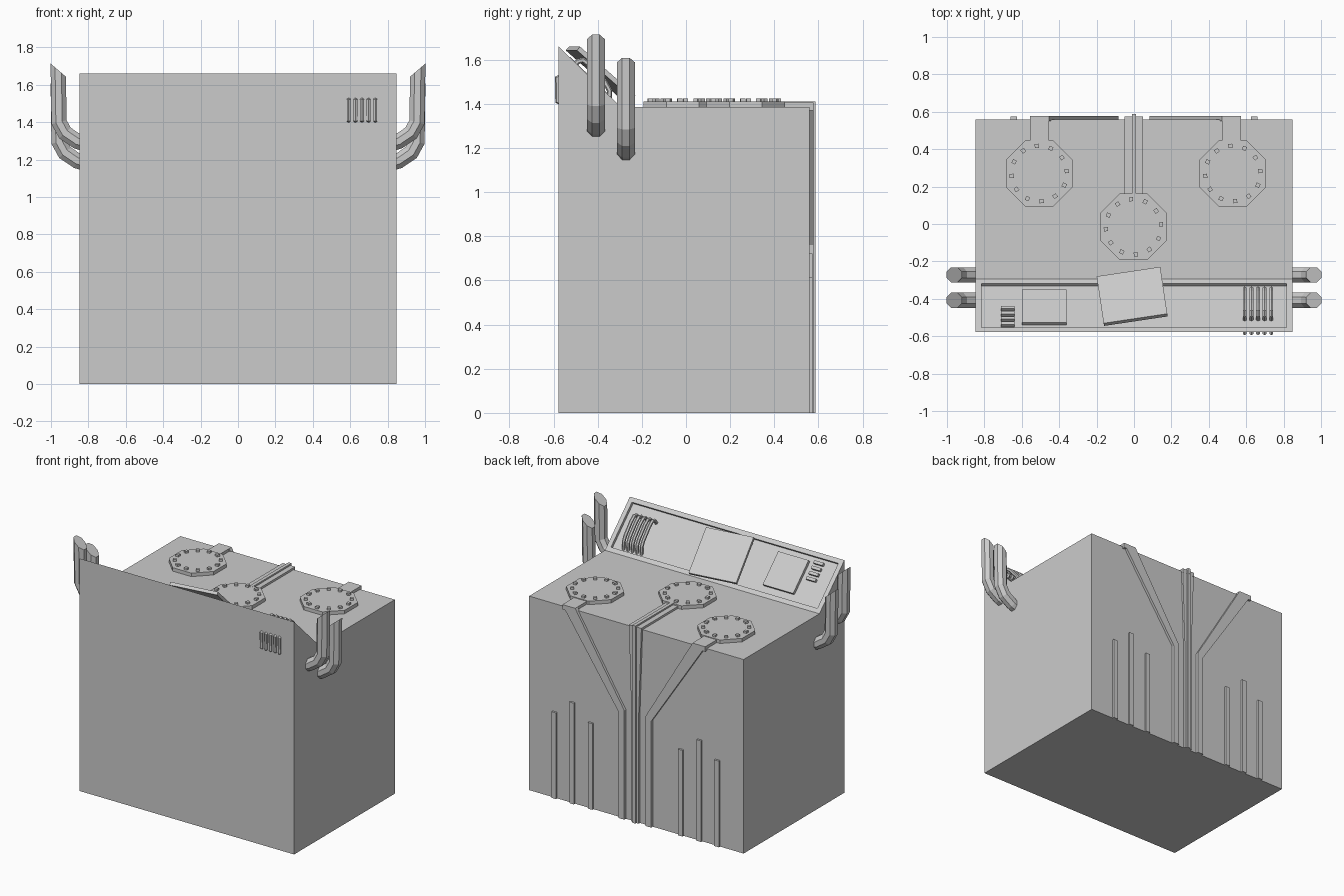
import bpy, bmesh, math
from mathutils import Vector, Matrix

if "Cube" in bpy.data.objects:
    bpy.data.objects.remove(bpy.data.objects["Cube"])

def finish(name, bm):
    bmesh.ops.recalc_face_normals(bm, faces=bm.faces)
    me = bpy.data.meshes.new(name)
    bm.to_mesh(me)
    bm.free()
    ob = bpy.data.objects.new(name, me)
    bpy.context.collection.objects.link(ob)
    return ob

def box(name, lo, hi, matrix=None):
    bm = bmesh.new()
    size = [b - a for a, b in zip(lo, hi)]
    mid = [(a + b) / 2 for a, b in zip(lo, hi)]
    bmesh.ops.create_cube(bm, size=1, matrix=(matrix or Matrix()) @ Matrix.Translation(mid) @ Matrix.Diagonal((*size, 1)))
    return finish(name, bm)

def prism(bm, pts, vec):
    """Extrude a closed outline along a vector."""
    face = bm.faces.new([bm.verts.new(p) for p in pts])
    out = bmesh.ops.extrude_face_region(bm, geom=[face])
    bmesh.ops.translate(bm, vec=vec, verts=[g for g in out["geom"] if isinstance(g, bmesh.types.BMVert)])

def back_strip(name, outline, depth):
    bm = bmesh.new()
    prism(bm, [(x, 0.55, z) for x, z in outline], (0, depth + 0.01, 0))
    return finish(name, bm)

def tube(name, pts, side, r, n, end=None):
    """Sweep a polygon along a planar path; 'side' is the plane normal, 'end' the cut direction."""
    pts = [Vector(p) for p in pts]
    side = Vector(side)
    bm = bmesh.new()
    dirs = [(b - a).normalized() for a, b in zip(pts, pts[1:])]
    rings = []
    for i, p in enumerate(pts):
        d = dirs[min(i, len(dirs) - 1)]
        t = (dirs[max(i - 1, 0)] + d).normalized()
        if end and i == len(pts) - 1:
            t = Vector(end).normalized()
        up = t.cross(side) / max(0.3, t.dot(d))
        rings.append([bm.verts.new(p + r * (math.cos(a) * side + math.sin(a) * up))
                      for a in [(k + 0.5) * math.tau / n for k in range(n)]])
    for a, b in zip(rings, rings[1:]):
        for k in range(n):
            bm.faces.new((a[k], a[(k + 1) % n], b[(k + 1) % n], b[k]))
    bm.faces.new(rings[0])
    bm.faces.new(rings[-1])
    return finish(name, bm)

# Cabinet with sloped console and recessed panel
F, B, TOP, PEAK, FOOT = -0.577, 0.56, 1.385, 1.66, -0.295
bm = bmesh.new()
prism(bm, [(-0.847, y, z) for y, z in ((F, 0), (B, 0), (B, TOP), (FOOT, TOP), (F, PEAK))], (1.694, 0, 0))
bmesh.ops.recalc_face_normals(bm, faces=bm.faces)
slope = [f for f in bm.faces if f.normal.y > 0.3 and f.normal.z > 0.3]
bmesh.ops.inset_region(bm, faces=slope, thickness=0.045)
edge = bmesh.ops.inset_region(bm, faces=slope, thickness=0.0005, depth=-0.02)
finish("cabinet", bm)

# Console fittings, placed in the slope's own frame
ANG = math.atan2(PEAK - TOP, FOOT - F)
def on_slope(x, y):
    z = TOP + (FOOT - y) * math.tan(ANG)
    return Matrix.Translation((x, y, z)) @ Matrix.Rotation(-ANG, 4, 'X')

box("console_pad", (-0.12, -0.122, -0.03), (0.12, 0.122, 0.002), on_slope(-0.48, -0.44))
for i in range(4):
    box(f"console_slot_{i}", (-0.036, -0.01, -0.03), (0.036, 0.01, 0.0), on_slope(-0.675, -0.445 - i * 0.028))

# Tilted display
box("display", (-0.172, -0.168, -0.011), (0.172, 0.168, 0.011),
    Matrix.Translation((-0.01, -0.387, 1.54)) @ Matrix.Rotation(math.radians(8.5), 4, 'Z')
    @ Matrix.Rotation(math.radians(-41), 4, 'X'))

# Row of hoses on the panel, and their ends on the front
for i in range(5):
    x = 0.592 + i * 0.0355
    tube(f"panel_hose_{i}", [(x, -0.515, 1.56), (x, -0.49, 1.592), (x, -0.465, 1.597), (x, -0.43, 1.57),
                             (x, -0.365, 1.495), (x, -0.346, 1.46), (x, -0.348, 1.40)], (1, 0, 0), 0.012, 6)
    tube(f"front_hose_{i}", [(x, -0.56, 1.402), (x, -0.58, 1.412), (x, -0.582, 1.515), (x, -0.56, 1.525)],
         (1, 0, 0), 0.012, 6)

# Exhaust pipes on both sides
for s, label in ((1, "right"), (-1, "left")):
    for j, (y, dz) in enumerate(((-0.408, 0), (-0.272, -0.105))):
        path = [(0.82, 1.285), (0.86, 1.298), (0.925, 1.342), (0.957, 1.40), (0.961, 1.678)]
        tube(f"{label}_exhaust_{j}", [(s * x, y, z + dz) for x, z in path], (0, 1, 0), 0.044, 8,
             end=(-s * 0.65, 0, 0.76))

# Octagonal bolted hatches
for j, (cx, cy) in enumerate(((-0.507, 0.27), (-0.003, -0.015), (0.528, 0.27))):
    bm = bmesh.new()
    bmesh.ops.create_cone(bm, cap_ends=True, segments=8, radius1=0.192, radius2=0.192, depth=0.04,
                          matrix=Matrix.Translation((cx, cy, 1.39)) @ Matrix.Rotation(math.pi / 8, 4, 'Z'))
    for k in range(12):
        m = (Matrix.Translation((cx, cy, 1.413)) @ Matrix.Rotation(math.radians(5 + 30 * k), 4, 'Z')
             @ Matrix.Translation((0.148, 0, 0)))
        bmesh.ops.create_cube(bm, size=0.022, matrix=m)
    finish(f"hatch_{j}", bm)

# Outer conduits: over the top edge, then slanting in and down the back
for s, label, x0, x1 in ((-1, "left", 0.455, 0.556), (1, "right", 0.47, 0.572)):
    a, b = sorted((s * x0, s * x1))
    box(f"{label}_conduit_top", (a, 0.42, 1.37), (b, 0.578, 1.405))
    back_strip(f"{label}_conduit_back", [(s * x, z) for x, z in (
        (x0, 1.403), (0.083, 0.78), (0.083, 0), (0.13, 0), (0.13, 0.76), (x1, 1.403))], 0.018)

# Central conduit with raised rib
box("centre_conduit_top", (-0.05, 0.14, 1.37), (0.048, 0.576, 1.4))
box("centre_rib_top", (-0.012, 0.14, 1.37), (0.012, 0.587, 1.411))
back_strip("centre_conduit_back", [(-0.05, 1.399), (-0.029, 0.78), (-0.029, 0), (0.029, 0), (0.029, 0.78), (0.048, 1.399)], 0.015)
back_strip("centre_rib_back", [(-0.012, 1.41), (-0.012, 0), (0.012, 0), (0.012, 1.41)], 0.026)

# Vertical bars on the back
for s, label in ((1, "right"), (-1, "left")):
    for j, (x, h) in enumerate(((0.355, 0.615), (0.502, 0.722), (0.643, 0.615))):
        box(f"{label}_back_bar_{j}", (s * x - 0.018, 0.55, 0), (s * x + 0.018, 0.574, h))
